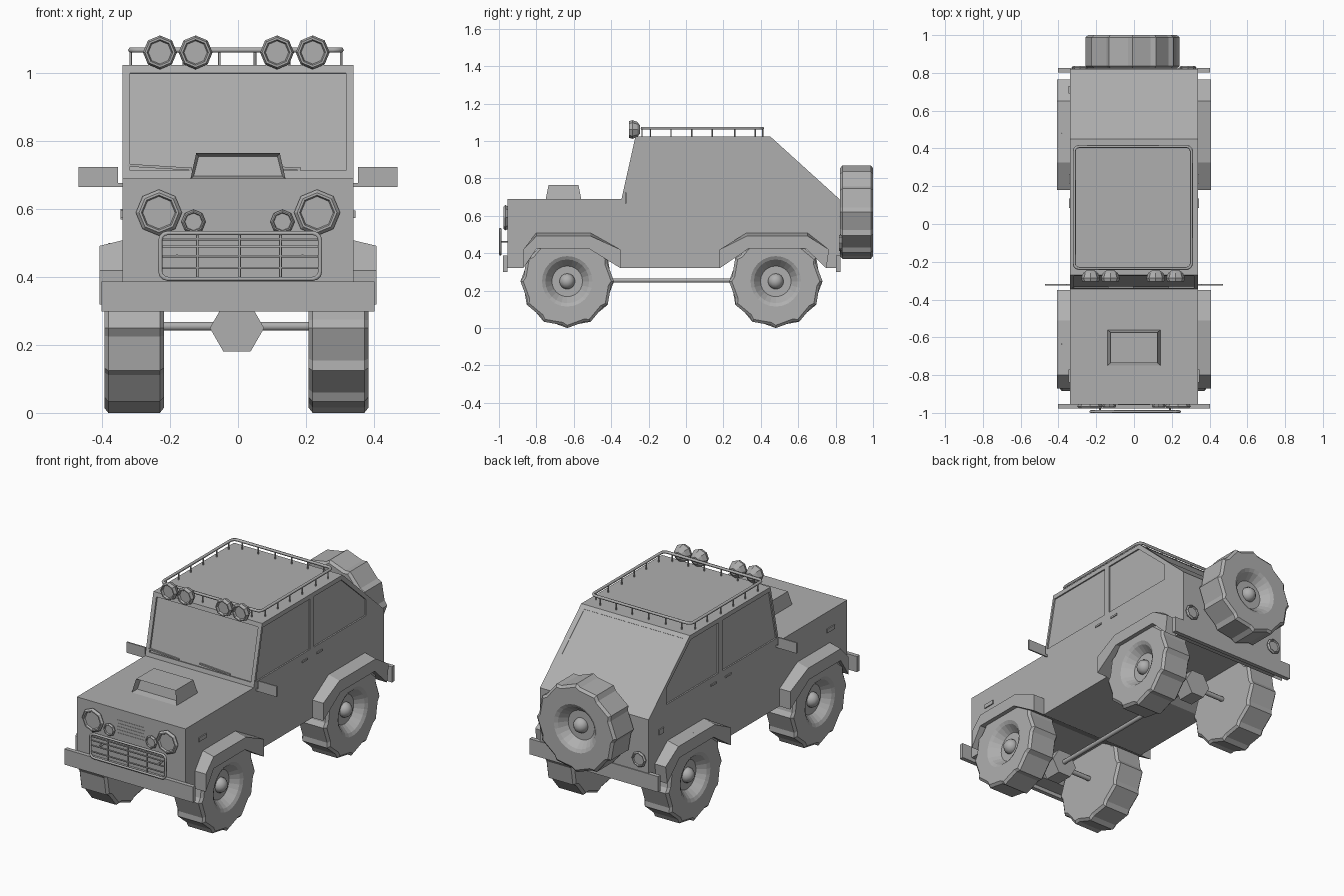
import bpy, bmesh
from math import pi, cos, sin, radians
from mathutils import Vector

if "Cube" in bpy.data.objects:
    bpy.data.objects.remove(bpy.data.objects["Cube"])


def finish(name, bm, loc=(0, 0, 0), rot=(0, 0, 0)):
    bmesh.ops.recalc_face_normals(bm, faces=bm.faces)
    me = bpy.data.meshes.new(name)
    bm.to_mesh(me)
    bm.free()
    ob = bpy.data.objects.new(name, me)
    ob.location, ob.rotation_euler = loc, rot
    bpy.context.collection.objects.link(ob)
    return ob


def prism_bm(pts, x0, x1):
    """(y, z) profile extruded from x0 to x1"""
    bm = bmesh.new()
    a = [bm.verts.new((x0, y, z)) for y, z in pts]
    b = [bm.verts.new((x1, y, z)) for y, z in pts]
    bm.faces.new(a)
    bm.faces.new(b)
    n = len(pts)
    for i in range(n):
        j = (i + 1) % n
        bm.faces.new((a[i], a[j], b[j], b[i]))
    return bm


def prism(name, pts, x0, x1):
    return finish(name, prism_bm(pts, x0, x1))


def box(name, loc, size, rot=(0, 0, 0)):
    bm = bmesh.new()
    bmesh.ops.create_cube(bm, size=1)
    bmesh.ops.scale(bm, vec=size, verts=bm.verts)
    return finish(name, bm, loc, rot)


def lathe(name, rings, n, loc, rot=(0, 0, 0), lugs=0):
    """(axial, radius) rings around local x; the first `lugs` rings get a stepped tread"""
    bm = bmesh.new()
    loops = []
    for k, (a, r) in enumerate(rings):
        loop = []
        for i in range(n):
            t, rr = 2 * pi * i / n - pi / 2, r
            if k < lugs and i % 2:
                t += radians(9)
                rr *= 0.94
            loop.append(bm.verts.new((a, rr * cos(t), rr * sin(t))))
        loops.append(loop)
    for p, q in zip(loops, loops[1:]):
        for i in range(n):
            j = (i + 1) % n
            bm.faces.new((p[i], p[j], q[j], q[i]))
    bm.faces.new(loops[0])
    bm.faces.new(loops[-1])
    return finish(name, bm, loc, rot)


def tube(name, pts, r, closed=False):
    cu = bpy.data.curves.new(name, 'CURVE')
    cu.dimensions, cu.bevel_depth, cu.bevel_resolution = '3D', r, 1
    cu.use_fill_caps = True
    sp = cu.splines.new('POLY')
    sp.points.add(len(pts) - 1)
    for p, c in zip(sp.points, pts):
        p.co = (*c, 1)
    sp.use_cyclic_u = closed
    ob = bpy.data.objects.new(name, cu)
    bpy.context.collection.objects.link(ob)
    return ob


def round_rect(u0, u1, v0, v1, r):
    out = []
    for cu, cv, a in ((u1 - r, v1 - r, 0), (u0 + r, v1 - r, 90), (u0 + r, v0 + r, 180), (u1 - r, v0 + r, 270)):
        out += [(cu + r * cos(radians(a + d)), cv + r * sin(radians(a + d))) for d in (0, 30, 60, 90)]
    return out


def strip(p, q, t0, t1, depth):
    """Slab straddling the line p-q between fractions t0 and t1"""
    p, q = Vector(p), Vector(q)
    d = (q - p).normalized()
    n = Vector((-d.y, d.x))
    a, b = p.lerp(q, t0), p.lerp(q, t1)
    return [a - n * depth, b - n * depth, b + n * 0.05, a + n * 0.05]


# Body with wheel arches in the profile
arch_f = [(-0.87, 0.32), (-0.80, 0.425), (-0.52, 0.425), (-0.35, 0.32)]
arch_r = [(0.18, 0.32), (0.335, 0.425), (0.64, 0.425), (0.75, 0.32)]
body = prism("body", [(-0.955, 0.32)] + arch_f + arch_r +
             [(0.82, 0.32), (0.82, 0.69), (0.45, 1.025), (-0.27, 1.025), (-0.345, 0.69), (-0.955, 0.69)], -0.34, 0.34)

# Recessed windows
cutters = [prism("windshield_cutter", strip((-0.345, 0.69), (-0.27, 1.025), 0.07, 0.93, 0.01), -0.318, 0.318),
           prism("rear_window_cutter", strip((0.45, 1.025), (0.82, 0.69), 0.05, 0.58, 0.002), -0.31, 0.31)]
for s in (1, -1):
    for w in ([(-0.325, 0.715), (-0.262, 1.0), (0.16, 1.0), (0.16, 0.715)],
              [(0.195, 0.715), (0.195, 1.0), (0.44, 1.0), (0.66, 0.805), (0.66, 0.715)]):
        cutters.append(prism("side_window_cutter", w, s * 0.332, s * 0.37))
bpy.context.view_layer.objects.active = body
for c in cutters:
    m = body.modifiers.new("cut", 'BOOLEAN')
    m.operation, m.object, m.solver = 'DIFFERENCE', c, 'EXACT'
    bpy.ops.object.modifier_apply(modifier=m.name)
    bpy.data.objects.remove(c)

# Fenders, outer edge dropped slightly
for s in (1, -1):
    for arch, top in ((arch_f, [(-0.35, 0.42), (-0.51, 0.51), (-0.80, 0.51), (-0.87, 0.42)]),
                      (arch_r, [(0.765, 0.42), (0.65, 0.51), (0.325, 0.51), (0.18, 0.42)])):
        bm = prism_bm(arch + top, s * 0.335, s * 0.408)
        for v in bm.verts:
            if abs(v.co.x) > 0.4 and v.co.z > 0.5:
                v.co.z -= 0.018
        finish("fender", bm)

# Hood scoop
bm = prism_bm([(-0.75, 0.69), (-0.735, 0.765), (-0.575, 0.765), (-0.56, 0.69)], -0.14, 0.14)
for v in bm.verts:
    if v.co.z > 0.7:
        v.co.x *= 0.88
bmesh.ops.recalc_face_normals(bm, faces=bm.faces)
mouth = min(bm.faces, key=lambda f: f.normal.y)
bmesh.ops.inset_region(bm, faces=[mouth], thickness=0.012)
bmesh.ops.translate(bm, vec=(0, 0.035, 0), verts=mouth.verts)
finish("hood_scoop", bm)

# Wheels
tyre = [(-0.088, 0.235), (-0.076, 0.25), (0.076, 0.25), (0.088, 0.235),
        (0.088, 0.135), (0.078, 0.117), (0.035, 0.082)]


def wheel(name, loc, yaw):
    lathe(name, tyre, 24, loc, (0, 0, yaw), lugs=4)
    hub = Vector(loc) + Vector((cos(yaw), sin(yaw), 0)) * 0.035
    bpy.ops.mesh.primitive_uv_sphere_add(segments=12, ring_count=8, radius=0.042, location=hub)
    bpy.context.object.name = name + "_hub"
    bpy.ops.object.shade_smooth()


for y in (-0.635, 0.48):
    wheel("wheel_right", (0.296, y, 0.25), 0)
    wheel("wheel_left", (-0.306, y, 0.25), pi)
    # Axle and differential
    tube("axle", [(-0.24, y, 0.255), (0.24, y, 0.255)], 0.014)
    lathe("differential", [(-0.05, 0.08), (0.05, 0.08)], 6, (-0.003, y, 0.25), (pi / 2, 0, pi / 2))
wheel("spare_wheel", (-0.008, 0.912, 0.62), pi / 2)
tube("drive_shaft", [(0, -0.635, 0.255), (0, 0.48, 0.255)], 0.013)

# Bumpers
box("front_bumper", (0, -0.966, 0.343), (0.805, 0.024, 0.088))
box("rear_bumper", (0, 0.813, 0.343), (0.805, 0.024, 0.088))

# Lights
FRONT, BACK = (0, 0, -pi / 2), (0, 0, pi / 2)


def lamp(name, r, d, loc, rot):
    lathe(name, [(0, r * 0.9), (d * 0.5, r), (d, r * 0.86), (d, r * 0.76), (d * 0.55, r * 0.7)], 8, loc, rot)


for s in (1, -1):
    lamp("headlight", 0.068, 0.022, (s * 0.233, -0.954, 0.59), FRONT)
    lamp("indicator_light", 0.036, 0.018, (s * 0.131, -0.954, 0.563), FRONT)
    lamp("tail_light", 0.045, 0.018, (s * 0.285, 0.819, 0.455), BACK)
    for x in (0.12, 0.225):
        lathe("roof_light", [(-0.03, 0.02), (-0.015, 0.04), (0.012, 0.05), (0.03, 0.044), (0.03, 0.038), (0.018, 0.034)],
              8, (s * x - 0.005, -0.275, 1.062), FRONT)
    # Mirrors, side markers, handles and wipers
    box("side_mirror", (s * 0.412, -0.322, 0.695), (0.116, 0.008, 0.06))
    box("mirror_arm", (s * 0.35, -0.322, 0.672), (0.04, 0.008, 0.012))
    box("side_marker", (s * 0.341, -0.805, 0.585), (0.01, 0.07, 0.022))
    for y in (0.11, 0.24):
        box("door_handle", (s * 0.341, y, 0.672), (0.008, 0.05, 0.01))
    box("wiper", (s * 0.16 - 0.07, -0.334, 0.724), (0.19, 0.008, 0.008), (0, 0.06, 0))
box("fuel_flap", (-0.341, 0.71, 0.585), (0.01, 0.04, 0.03))

# Front vent slats
for i in range(5):
    box("vent_slat", (0, -0.955, 0.555 + i * 0.018), (0.17, 0.004, 0.004))

# Grille guard
tube("grille_guard", [(u, -0.993, v) for u, v in round_rect(-0.229, 0.242, 0.395, 0.53, 0.022)], 0.007, True)
for z in (0.427, 0.462, 0.49, 0.512):
    tube("guard_bar", [(-0.23, -0.99, z), (0.242, -0.99, z)], 0.004)
for x in (-0.12, 0.005, 0.125):
    tube("guard_post", [(x, -0.99, 0.395), (x, -0.99, 0.53)], 0.004)
for x in (-0.18, 0.19):
    tube("guard_mount", [(x, -0.99, 0.462), (x, -0.95, 0.462)], 0.005)

# Roof rack
tube("roof_rack_rail", [(u, v, 1.069) for u, v in round_rect(-0.316, 0.304, -0.235, 0.41, 0.025)], 0.008, True)
posts = [(x, y) for x in (-0.316, 0.304) for y in (-0.19, -0.08, 0.03, 0.14, 0.26, 0.37)]
posts += [(x, y) for x in (-0.26, -0.16, -0.055, 0.05, 0.15, 0.25) for y in (-0.235, 0.41)]
for x, y in posts:
    tube("rack_post", [(x, y, 1.018), (x, y, 1.069)], 0.004)

# Turn tubes into meshes
bpy.ops.object.select_all(action='DESELECT')
for ob in bpy.context.scene.objects:
    if ob.type == 'CURVE':
        ob.select_set(True)
        bpy.context.view_layer.objects.active = ob
bpy.ops.object.convert(target='MESH')

# Dark grey finish on every part
grey = bpy.data.materials.new("dark_grey")
grey.diffuse_color = (0.43, 0.43, 0.43, 1)
grey.use_nodes = True
grey.node_tree.nodes["Principled BSDF"].inputs["Base Color"].default_value = grey.diffuse_color
for ob in bpy.context.scene.objects:
    ob.data.materials.clear()
    ob.data.materials.append(grey)
